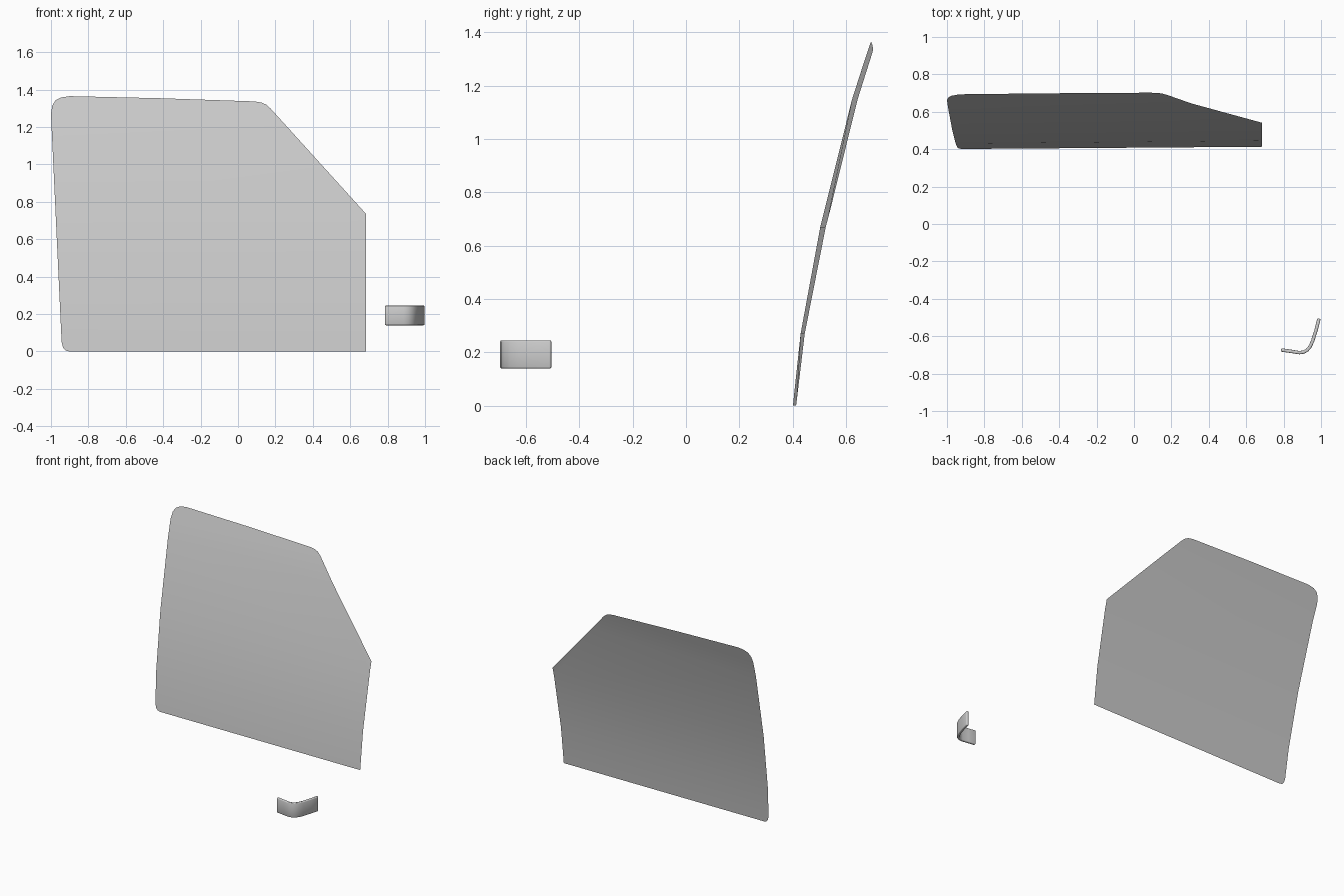
import bpy, bmesh
from mathutils import Vector

if "Cube" in bpy.data.objects:
    bpy.data.objects.remove(bpy.data.objects["Cube"])


def make_object(name, bm):
    mesh = bpy.data.meshes.new(name)
    bm.to_mesh(mesh)
    bm.free()
    obj = bpy.data.objects.new(name, mesh)
    bpy.context.collection.objects.link(obj)
    bpy.ops.object.select_all(action='DESELECT')
    obj.select_set(True)
    bpy.context.view_layer.objects.active = obj
    bpy.ops.object.shade_smooth_by_angle()
    return obj


# Side profile of the curved pane: (height, depth)
PROFILE = [(0, .401), (.27, .430), (.67, .504), (1.15, .624), (1.37, .695)]


def pane_depth(x, z):
    for (z0, y0), (z1, y1) in zip(PROFILE, PROFILE[1:]):
        if z <= z1:
            break
    y = y0 + (y1 - y0) * (z - z0) / (z1 - z0)
    return y + (x + .94) / 1.62 * (.012 + .012 * z)


# Window pane: flat outline, sliced into rows, then bent to the profile
outline = [(-.90, 0), (.685, 0), (.685, .735), (.175, 1.298), (.15, 1.32),
           (.125, 1.331), (.085, 1.337), (-.42, 1.354), (-.90, 1.365),
           (-.945, 1.358), (-.975, 1.343), (-.993, 1.315), (-1.0, 1.27),
           (-.943, .05), (-.935, .02), (-.922, .005)]
bm = bmesh.new()
bm.faces.new([bm.verts.new((x, 0, z)) for x, z in outline])
for z, _ in PROFILE[1:-1]:
    bmesh.ops.bisect_plane(bm, geom=bm.verts[:] + bm.edges[:] + bm.faces[:],
                           plane_co=(0, 0, z), plane_no=(0, 0, 1))
for v in bm.verts:
    v.co.y = pane_depth(v.co.x, v.co.z)
make_object("window_pane", bm)

# Corner handle: bent strip with thickness and softened rim
path = [(.785, -.682), (.84, -.690), (.885, -.697), (.91, -.693), (.932, -.681),
        (.949, -.660), (.963, -.630), (.982, -.570), (.998, -.508)]
bm = bmesh.new()
low, high = [[bm.verts.new((x, y, z)) for x, y in path] for z in (.14, .245)]
for i in range(len(path) - 1):
    bm.faces.new((low[i], low[i + 1], high[i + 1], high[i]))
handle = make_object("corner_handle", bm)
solid = handle.modifiers.new("thickness", 'SOLIDIFY')
solid.thickness = .018
solid.offset = -1
bevel = handle.modifiers.new("rim", 'BEVEL')
bevel.width = .005
bevel.segments = 2
bevel.limit_method = 'ANGLE'
bevel.angle_limit = .9
